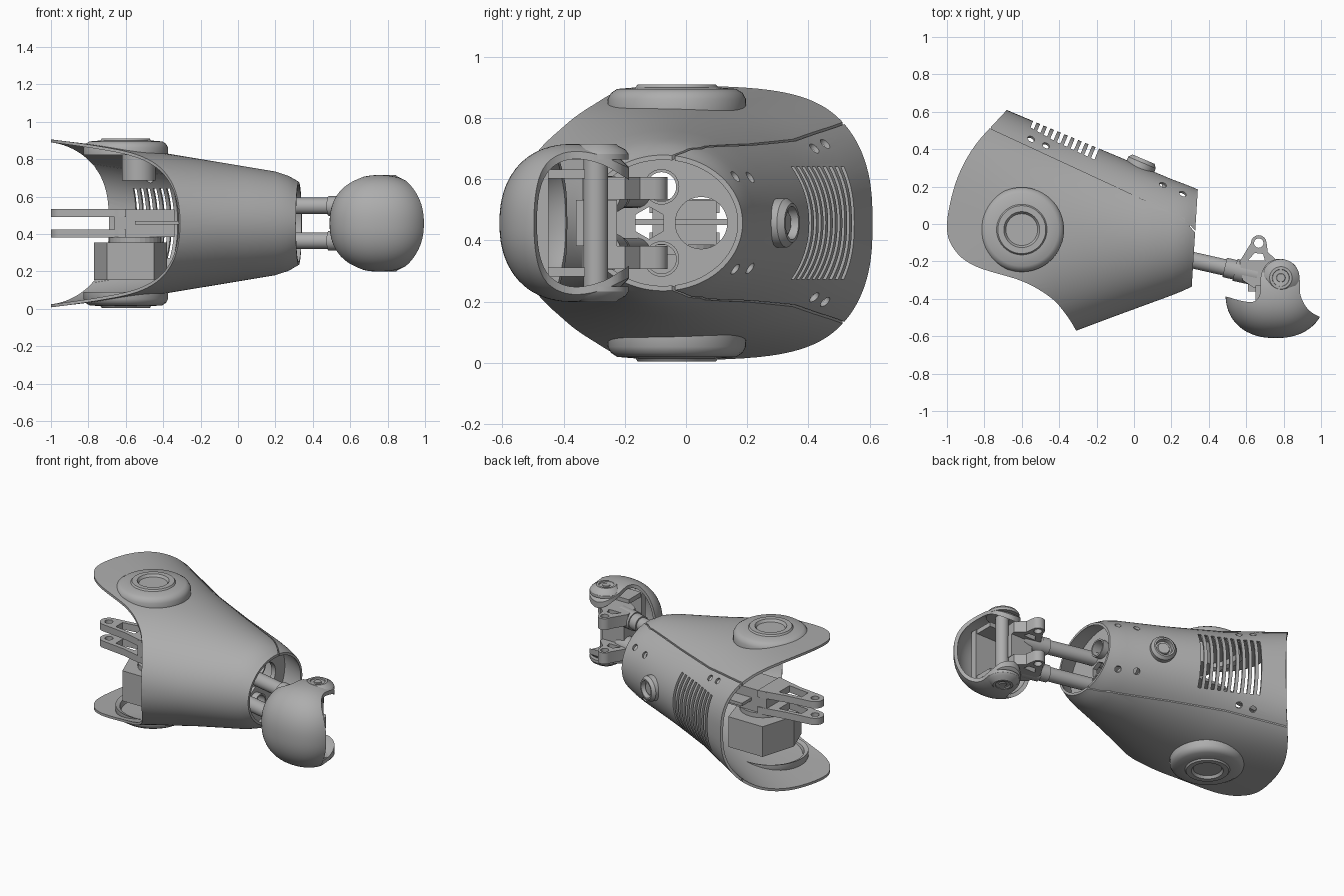
import bpy, bmesh, math
from mathutils import Matrix, Vector

if "Cube" in bpy.data.objects:
    bpy.data.objects.remove(bpy.data.objects["Cube"], do_unlink=True)

GREY = bpy.data.materials.new("plain grey")
GREY.use_nodes = True
GREY.diffuse_color = (0.42, 0.42, 0.42, 1)
GREY.node_tree.nodes["Principled BSDF"].inputs["Base Color"].default_value = GREY.diffuse_color
MID = 0.457  # mirror height of the whole arm


def finish(bm, name):
    bmesh.ops.recalc_face_normals(bm, faces=bm.faces)
    mesh = bpy.data.meshes.new(name)
    bm.to_mesh(mesh)
    bm.free()
    mesh.materials.append(GREY)
    ob = bpy.data.objects.new(name, mesh)
    bpy.context.collection.objects.link(ob)
    return ob


def activate(ob):
    bpy.ops.object.select_all(action='DESELECT')
    ob.select_set(True)
    bpy.context.view_layer.objects.active = ob


def smooth(ob, angle=32):
    activate(ob)
    bpy.ops.object.shade_smooth_by_angle(angle=math.radians(angle))
    return ob


def cut(ob, cutter, op='DIFFERENCE'):
    mod = ob.modifiers.new("cut", 'BOOLEAN')
    mod.operation, mod.solver, mod.object = op, 'EXACT', cutter
    activate(ob)
    bpy.ops.object.modifier_apply(modifier=mod.name)
    bpy.data.objects.remove(cutter, do_unlink=True)


def prism(name, outline, z0, z1):
    bm = bmesh.new()
    face = bm.faces.new([bm.verts.new((x, y, z0)) for x, y in outline])
    top = bmesh.ops.extrude_face_region(bm, geom=[face])["geom"]
    bmesh.ops.translate(bm, vec=(0, 0, z1 - z0),
                        verts=[v for v in top if isinstance(v, bmesh.types.BMVert)])
    return finish(bm, name)


def rod(name, a, b, r, sides=32):
    a, b = Vector(a), Vector(b)
    bm = bmesh.new()
    m = Matrix.Translation((a + b) / 2) @ (b - a).to_track_quat('Z', 'Y').to_matrix().to_4x4()
    bmesh.ops.create_cone(bm, cap_ends=True, segments=sides, radius1=r, radius2=r,
                          depth=(b - a).length, matrix=m)
    return finish(bm, name)


def box(name, lo, hi):
    return prism(name, [(lo[0], lo[1]), (hi[0], lo[1]), (hi[0], hi[1]), (lo[0], hi[1])], lo[2], hi[2])


def lathe(name, profile, loc, axis, steps=64):
    bm = bmesh.new()
    verts = [bm.verts.new((r, 0, h)) for r, h in profile]
    edges = [bm.edges.new(p) for p in zip(verts, verts[1:])]
    bmesh.ops.spin(bm, geom=verts + edges, cent=(0, 0, 0), axis=(0, 0, 1),
                   angle=math.tau, steps=steps)
    bmesh.ops.remove_doubles(bm, verts=bm.verts, dist=0.0002)
    bm.transform(Matrix.Translation(loc) @ Vector(axis).to_track_quat('Z', 'Y').to_matrix().to_4x4())
    return smooth(finish(bm, name))


def curve(pts, sub=6):
    """Smooth open path through the points."""
    p = [Vector(q) for q in [pts[0]] + pts + [pts[-1]]]
    out = []
    for a, b, c, d in zip(p, p[1:], p[2:], p[3:]):
        for i in range(sub):
            t = i / sub
            out.append(tuple(0.5 * (2 * b + (c - a) * t + (2 * a - 5 * b + 4 * c - d) * t ** 2
                                    + (3 * b - a - 3 * c + d) * t ** 3)))
    return out + [pts[-1]]


# Forearm shell: stations of x, y max, y min, half height, squareness
STATIONS = [(-1.05, .765, -.845, .455, 3.8), (-.7, .618, -.715, .412, 2.8), (-.42, .5, -.612, .38, 2.15),
            (-.1, .367, -.492, .327, 2), (.2, .24, -.382, .277, 2), (.27, .21, -.358, .254, 2),
            (.325, .185, -.335, .222, 2)]


def station(x):
    for a, b in zip(STATIONS, STATIONS[1:]):
        if x <= b[0] + 1e-6:
            t = (x - a[0]) / (b[0] - a[0])
            return [p + (q - p) * t for p, q in zip(a, b)]


def section(x, inset=0.0, count=112):
    _, y1, y0, hz, n = station(x)
    yc, hy, hz = (y1 + y0) / 2, (y1 - y0) / 2 - inset, hz - inset
    slant = max(0, x - .2) * .5
    pts = []
    for i in range(count):
        c, s = math.cos(math.tau * i / count), math.sin(math.tau * i / count)
        y = hy * math.copysign(abs(c) ** (2 / n), c)
        pts.append((x + slant * y, yc + y, MID + hz * math.copysign(abs(s) ** (2 / n), s)))
    return pts


def roof(x, y):
    """Half height of the shell surface at x, y."""
    _, y1, y0, hz, n = station(x)
    return hz * (1 - abs((y - (y1 + y0) / 2) / ((y1 - y0) / 2)) ** n) ** (1 / n)


def loft(name, rings, closed):
    bm = bmesh.new()
    rows = [[bm.verts.new(p) for p in r] for r in rings]
    pairs = list(zip(rows, rows[1:])) + ([(rows[-1], rows[0])] if closed else [])
    for a, b in pairs:
        for i in range(len(a)):
            j = (i + 1) % len(a)
            bm.faces.new((a[i], a[j], b[j], b[i]))
    if not closed:
        bm.faces.new(rows[0])
        bm.faces.new(rows[-1])
    return finish(bm, name)


def skin(name, outer, inner):
    xs = [-1.05, -.93, -.81, -.7, -.56, -.42, -.26, -.1, .05, .2, .235, .27, .3, .325]
    return loft(name, [section(x, outer) for x in xs] + [section(x, inner) for x in xs[::-1]], True)


shell = skin("forearm_shell", 0, .016)
rim = curve([(-.65, .66), (-.68, .61), (-.85, .42), (-.95, .23), (-1, 0), (-.965, -.13), (-.85, -.225),
             (-.6, -.305), (-.45, -.39), (-.37, -.475), (-.31, -.57), (-.28, -.65)])
cut(shell, prism("rim_cutter", rim + [(.6, -.9), (.6, .9), (-.65, .9)], -.2, 1.2), 'INTERSECT')

# Cooling slots, screw holes and panel seam
for i in range(10):
    x = -.53 + .037 * i
    slot = box("slot_cutter", (-.01, -.08, MID - .185), (.01, .08, MID + .185))
    slot.matrix_world = Matrix.Translation((x, .61 - .425 * (x + .68), 0)) @ Matrix.Rotation(-.4, 4, 'Z')
    cut(shell, slot)
for x, y in [(.155, .21), (.26, .16), (-.55, .455), (-.47, .42)]:
    for side in (1, -1):
        p = Vector((x, y, MID + side * roof(x, y)))
        d = Vector((.25, .6, .75 * side)) * .06
        cut(shell, rod("hole_cutter", p - d, p + d, .02, 20))
seam = [(-.95, .6), (-.78, .52), (-.1, .205), (.23, .05), (.3, -.01), (.37, -.09)]


def strip(name, path, w):
    return prism(name, [(x - w * .4, y - w) for x, y in path]
                 + [(x + w * .4, y + w) for x, y in path[::-1]], -.2, 1.2)


cut(shell, strip("seam_cutter", seam, .0035))
smooth(shell)
backing = skin("seam_backing", .007, .0165)
cut(backing, strip("backing_cutter", [(-.765, .513)] + seam[2:5], .015), 'INTERSECT')
smooth(backing)

# Elbow discs above and below
for side, label in ((1, "upper"), (-1, "lower")):
    lathe(label + "_elbow_disc",
          [(0, .437), (.085, .437), (.09, .444), (.096, .453), (.128, .453), (.135, .443), (.195, .438),
           (.215, .425), (.226, .405), (.226, .366), (.2, .376), (.19, .41), (0, .41)],
          (-.6, -.03, MID), (0, 0, side))
lathe("side_button", [(0, .022), (.035, .022), (.04, .012), (.05, .012), (.054, .04), (.064, .04),
                      (.08, .02), (.08, -.02), (0, -.02)], (.035, .31, MID), (.39, .92, 0))
smooth(rod("upper_hub", (-.53, -.03, .685), (-.53, -.03, .87), .09))

# Elbow motor block and fork inside the shell
prism("motor_block", [(-.77, -.03), (-.7, -.21), (-.45, -.21), (-.38, -.03), (-.45, .2), (-.7, .2)], .155, .355)
rod("motor_cap", (-.55, -.02, .35), (-.55, -.02, .385), .14)
box("fork_base", (-.66, -.11, .385), (-.34, .1, .53))
box("fork_shelf", (-.55, -.2, .45), (-.31, .2, .47))
tip = [(-.945 + .055 * math.cos(a), .055 * math.sin(a))
       for a in [math.pi / 2 + math.pi * i / 12 for i in range(13)]]
for label, z in (("upper", .49), ("lower", .38)):
    plate = prism(label + "_fork_plate", tip + [(-.78, -.075), (-.6, -.12), (-.6, .11), (-.78, .075)], z, z + .045)
    cut(plate, rod("hole_cutter", (-.945, 0, z - .1), (-.945, 0, z + .1), .025))
    cut(plate, prism("gap_cutter", [(-.87, -.035), (-.72, -.055), (-.72, .055), (-.87, .035)], z - .1, z + .1))
    smooth(plate)

# Wrist bulkhead with sockets
bulkhead = loft("wrist_bulkhead", [section(.15, .012), section(.18, .012)], False)
for y, z, r, n in [(-.12, 0, .053, 6), (-.08, .118, .048, 32), (-.08, -.118, .048, 32), (.05, 0, .085, 32)]:
    cut(bulkhead, rod("hole_cutter", (.05, y, MID + z), (.3, y, MID + z), r, n))
smooth(bulkhead)
for side, label in ((1, "upper"), (-1, "lower")):
    z = MID + .093 * side
    lathe(label + "_socket", [(.048, -.15), (.048, .04), (.058, .04), (.058, -.15), (.048, -.15)],
          (.18, -.08, MID + .118 * side), (1, 0, 0), 32)
    # Wrist rods, collars and eye lugs
    smooth(rod(label + "_wrist_rod", (.1, -.145, z), (.52, -.24, z), .044))
    smooth(rod(label + "_rod_collar", (.485, -.232, z), (.55, -.247, z), .053))
    smooth(rod(label + "_rod_sleeve", (.54, -.245, z), (.66, -.272, z), .06))
    eye = [(.667 + .042 * math.cos(a), -.102 + .042 * math.sin(a)) for a in [i * math.pi / 8 for i in range(9)]]
    z = MID + .113 * side
    lug = prism(label + "_eye_lug", eye + [(.565, -.2), (.58, -.3), (.64, -.34), (.76, -.34), (.77, -.2),
                                           (.715, -.15)], z - .037, z + .037)
    cut(lug, rod("hole_cutter", (.667, -.102, z - .1), (.667, -.102, z + .1), .025))
    cut(lug, prism("gap_cutter", [(.61, -.195), (.645, -.155), (.69, -.16), (.7, -.195)], z - .1, z + .1))
    smooth(lug)
    # Pivot ears with recessed caps, and pads inside the hand cover
    lathe(label + "_pivot_ear", [(0, .256), (.022, .256), (.024, .25), (.044, .25), (.046, .258), (.06, .258),
                                 (.066, .252), (.09, .24), (.1, .225), (.1, .208), (0, .208)],
          (.785, -.288, MID), (0, 0, side), 48)
    box(label + "_palm_pad", (.65, -.46, MID + .16 * side - .015), (.85, -.33, MID + .16 * side + .015))
smooth(rod("hand_pivot", (.785, -.295, .245), (.785, -.295, .67), .04))
box("knuckle_block", (.61, -.36, MID - .075), (.77, -.225, MID + .075))
box("palm_plate", (.64, -.49, MID - .17), (.86, -.45, MID + .17))


# Hand cover: hollow rounded bowl trimmed to the ears
def bowl(name, rx, ry, rz, n=2.25):
    bm = bmesh.new()
    bmesh.ops.create_uvsphere(bm, u_segments=64, v_segments=40, radius=1)
    for v in bm.verts:
        k = sum(abs(c) ** n for c in v.co) ** (-1 / n)
        v.co = (.757 + v.co.x * rx * k, -.37 + v.co.y * ry * k, MID + v.co.z * rz * k)
    return finish(bm, name)


cover = bowl("hand_cover", .268, .24, .258)
cut(cover, bowl("cover_cutter", .246, .218, .236))
ear = curve([(.45, -.385), (.5, -.39), (.57, -.41), (.64, -.415), (.675, -.37), (.68, -.27), (.72, -.205),
             (.79, -.187), (.86, -.22), (.885, -.29), (.89, -.38), (.93, -.455), (1.0, -.5), (1.1, -.53)])
cut(cover, prism("ear_cutter", ear + [(1.1, -.8), (.45, -.8)], 0, 1), 'INTERSECT')
smooth(cover)
